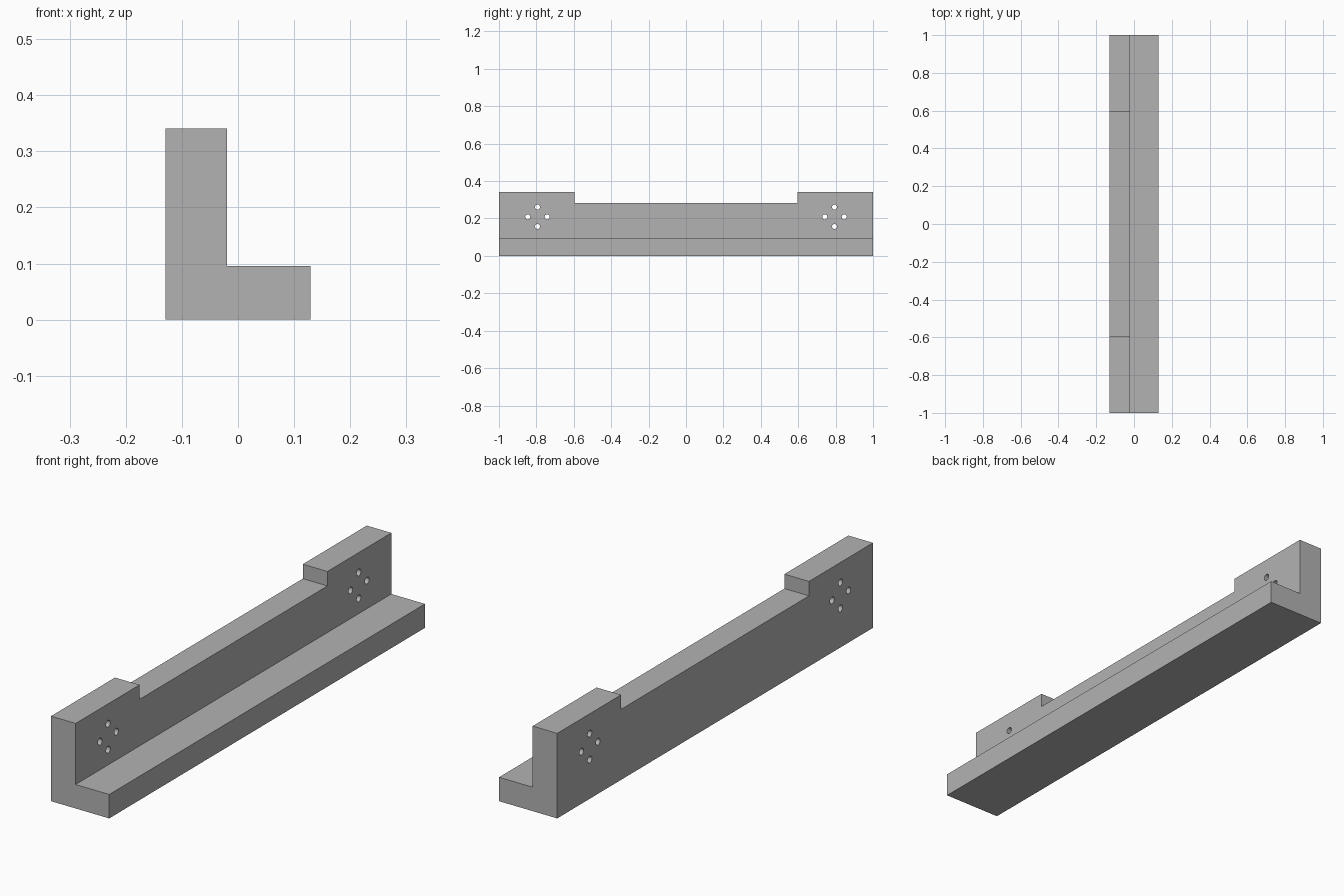
import bpy, bmesh, math
from mathutils import Vector

cube = bpy.data.objects.get("Cube")
if cube:
    bpy.data.objects.remove(cube, do_unlink=True)

# Main dimensions
X0, X_WALL, X1 = -0.129, -0.02, 0.129
Z_LEDGE, Z_SADDLE, Z_TOP = 0.096, 0.283, 0.341
NOTCH = 0.595
HOLE_Y, HOLE_Z, HOLE_OFFSET, HOLE_R = 0.794, 0.209, 0.052, 0.0135

grey = bpy.data.materials.new("plain grey")
grey.use_nodes = True
colour = (0.45, 0.45, 0.45, 1)
grey.diffuse_color = colour
grey.node_tree.nodes["Principled BSDF"].inputs["Base Color"].default_value = colour


def prism(name, points, direction):
    """Extrude a closed outline along a direction."""
    bm = bmesh.new()
    face = bm.faces.new([bm.verts.new(p) for p in points])
    out = bmesh.ops.extrude_face_region(bm, geom=[face])
    verts = [g for g in out["geom"] if isinstance(g, bmesh.types.BMVert)]
    bmesh.ops.translate(bm, verts=verts, vec=Vector(direction))
    bmesh.ops.recalc_face_normals(bm, faces=bm.faces)
    mesh = bpy.data.meshes.new(name)
    bm.to_mesh(mesh)
    bm.free()
    mesh.materials.append(grey)
    obj = bpy.data.objects.new(name, mesh)
    bpy.context.collection.objects.link(obj)
    return obj


def cut(target, cutter):
    """Subtract a cutter, then remove it."""
    cutter.hide_render = True
    mod = target.modifiers.new("cut", "BOOLEAN")
    mod.operation = "DIFFERENCE"
    mod.solver = "EXACT"
    mod.object = cutter
    bpy.context.view_layer.objects.active = target
    bpy.ops.object.modifier_apply(modifier=mod.name)
    bpy.data.objects.remove(cutter, do_unlink=True)


# L-shaped bar running front to back
outline = [(X0, 0), (X1, 0), (X1, Z_LEDGE), (X_WALL, Z_LEDGE), (X_WALL, Z_TOP), (X0, Z_TOP)]
bar = prism("angle_bracket", [(x, -1, z) for x, z in outline], (0, 2, 0))

# Lowered middle of the upright wall
notch = [(-NOTCH, Z_SADDLE), (NOTCH, Z_SADDLE), (NOTCH, 0.5), (-NOTCH, 0.5)]
cut(bar, prism("notch_cutter", [(-0.3, y, z) for y, z in notch], (0.6, 0, 0)))

# Four bolt holes through the wall at each end
for end in (-1, 1):
    for dy, dz in ((1, 0), (0, 1), (-1, 0), (0, -1)):
        cy = end * HOLE_Y + dy * HOLE_OFFSET
        cz = HOLE_Z + dz * HOLE_OFFSET
        ring = [(-0.3, cy + HOLE_R * math.cos(a), cz + HOLE_R * math.sin(a))
                for a in (math.tau * i / 32 for i in range(32))]
        cut(bar, prism("hole_cutter", ring, (0.6, 0, 0)))

# Smooth hole walls, crisp edges elsewhere
bpy.ops.object.select_all(action="DESELECT")
bar.select_set(True)
bpy.context.view_layer.objects.active = bar
bpy.ops.object.shade_smooth_by_angle(angle=math.radians(30))
